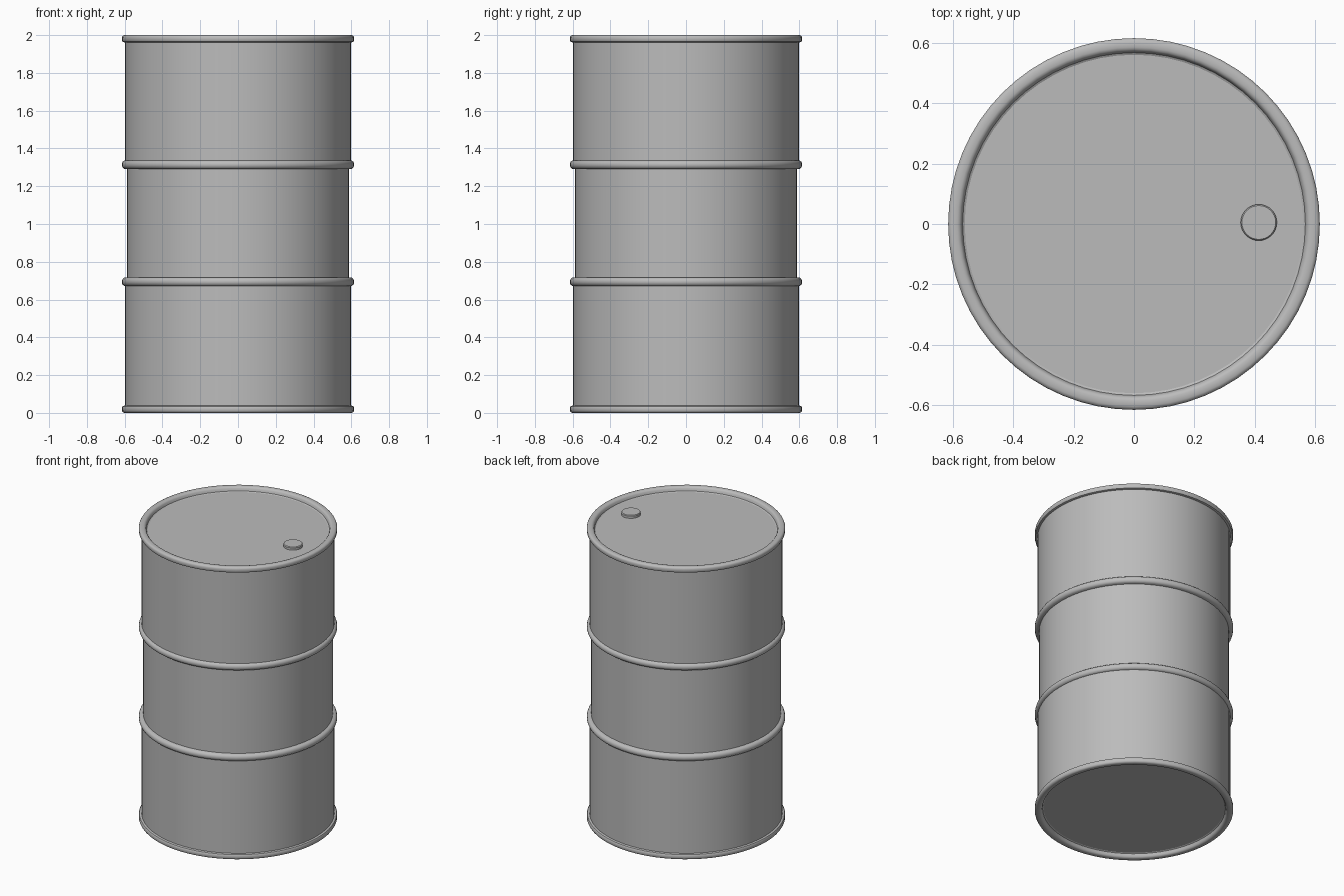
import bpy
import bmesh
import math

SEGMENTS = 64

cube = bpy.data.objects.get("Cube")
if cube:
    bpy.data.objects.remove(cube, do_unlink=True)

steel = bpy.data.materials.new("grey steel")
steel.use_nodes = True
colour = (0.5, 0.5, 0.5, 1)
steel.diffuse_color = colour
steel.node_tree.nodes["Principled BSDF"].inputs["Base Color"].default_value = colour


def lathe(name, profile, segments=SEGMENTS, location=(0, 0, 0), closed=False):
    """Spin a (radius, height) profile around z and shade it smooth."""
    bm = bmesh.new()
    verts = [bm.verts.new((r, 0, z)) for r, z in profile]
    edges = [bm.edges.new(pair) for pair in zip(verts, verts[1:])]
    if closed:
        edges.append(bm.edges.new((verts[-1], verts[0])))
    bmesh.ops.spin(bm, geom=verts + edges, cent=(0, 0, 0), axis=(0, 0, 1),
                   angle=math.tau, steps=segments, use_duplicate=False)
    bmesh.ops.remove_doubles(bm, verts=bm.verts, dist=0.0001)
    bmesh.ops.recalc_face_normals(bm, faces=bm.faces)
    mesh = bpy.data.meshes.new(name)
    bm.to_mesh(mesh)
    bm.free()
    mesh.materials.append(steel)
    obj = bpy.data.objects.new(name, mesh)
    obj.location = location
    bpy.context.collection.objects.link(obj)
    bpy.ops.object.select_all(action="DESELECT")
    obj.select_set(True)
    bpy.context.view_layer.objects.active = obj
    bpy.ops.object.shade_smooth_by_angle(angle=math.radians(35))
    return obj


# Body with a slightly narrower middle band, closed by recessed ends
lower_rib, upper_rib = 0.694, 1.314
lathe("barrel_body", [
    (0, 0.03), (0.598, 0.03), (0.598, lower_rib), (0.588, lower_rib),
    (0.588, upper_rib), (0.598, upper_rib), (0.598, 1.97), (0, 1.97)])

# Rolled ribs around the body
rib = [(0.58, -0.024), (0.602, -0.022), (0.611, -0.015), (0.615, -0.005),
       (0.615, 0.005), (0.611, 0.015), (0.602, 0.022), (0.58, 0.024)]
for name, z in (("lower_rib", lower_rib), ("upper_rib", upper_rib)):
    lathe(name, rib, location=(0, 0, z), closed=True)

# Rounded rims that stand proud of both ends
rim = [(0.56, 0.03), (0.567, 0.026), (0.571, 0.01), (0.577, 0.003),
       (0.585, 0), (0.603, 0), (0.611, 0.004), (0.615, 0.011),
       (0.615, 0.028), (0.611, 0.035), (0.603, 0.038), (0.58, 0.038)]
lathe("bottom_rim", rim, closed=True)
lathe("top_rim", [(r, 2 - z) for r, z in rim], closed=True)

# Filler cap on the lid
lathe("filler_cap", [(0, -0.01), (0.06, -0.01), (0.06, 0.015),
                     (0.056, 0.02), (0, 0.02)],
      segments=32, location=(0.413, 0.005, 1.97))
